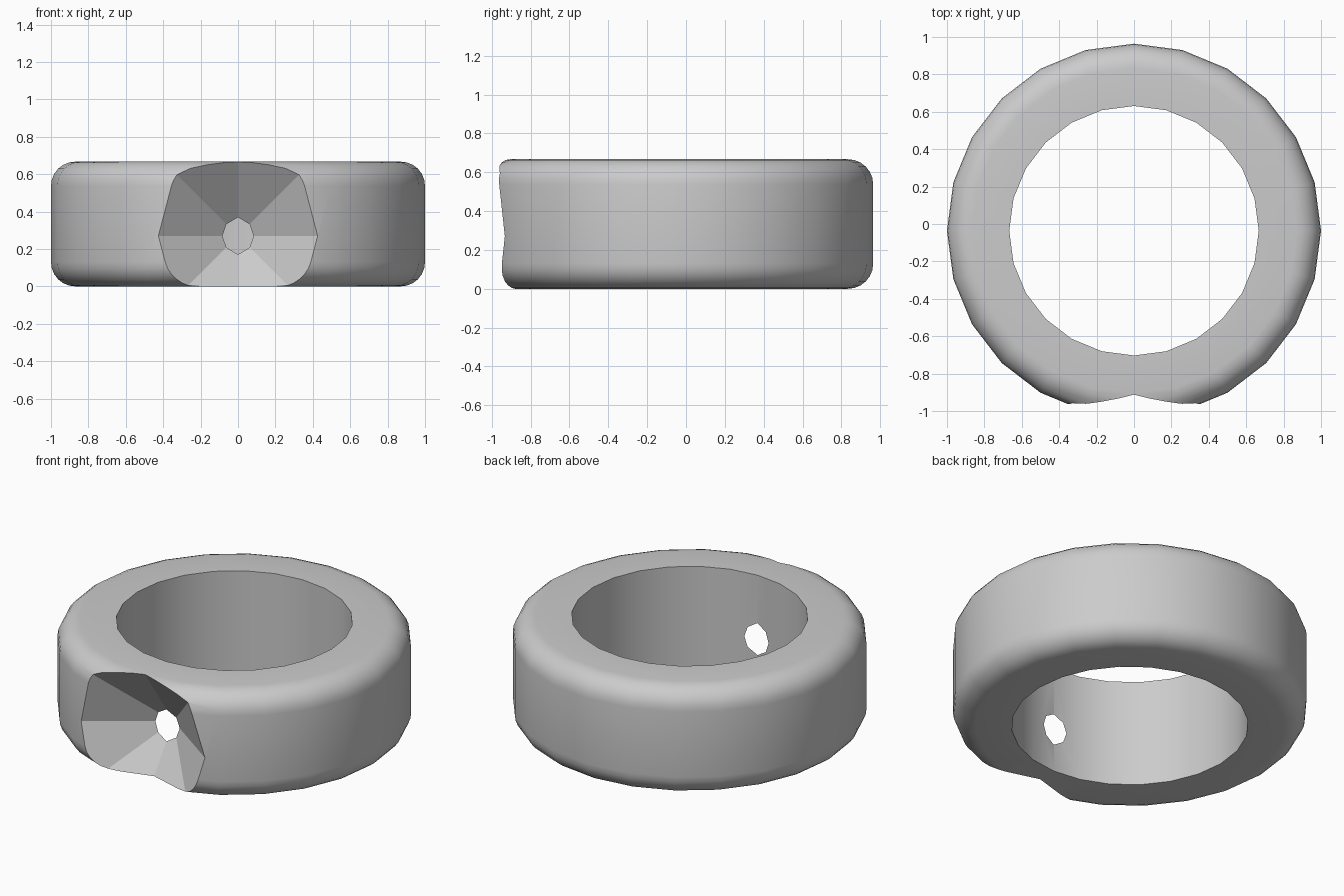
import bpy, bmesh, math

if "Cube" in bpy.data.objects:
    bpy.data.objects.remove(bpy.data.objects["Cube"])

SIDES = 24
CENTRE_Y = -0.036
OUTER, INNER, HEIGHT, FILLET, STEPS = 1.0, 0.667, 0.667, 0.13, 6

# Cross-section of the ring: sharp bore edges, rounded outer edges
profile = [(INNER, 0.0)]
for corner_z, start in ((FILLET, -90), (HEIGHT - FILLET, 0)):
    for i in range(STEPS + 1):
        a = math.radians(start + 90 * i / STEPS)
        profile.append((OUTER - FILLET + FILLET * math.cos(a),
                        corner_z + FILLET * math.sin(a)))
profile.append((INNER, HEIGHT))

# Ring body, lathed around z
bm = bmesh.new()
loops = []
for s in range(SIDES):
    a = 2 * math.pi * s / SIDES
    loops.append([bm.verts.new((r * math.cos(a), r * math.sin(a) + CENTRE_Y, z))
                  for r, z in profile])
n = len(profile)
for s in range(SIDES):
    a, b = loops[s], loops[(s + 1) % SIDES]
    for i in range(n):
        j = (i + 1) % n
        bm.faces.new((a[i], b[i], b[j], a[j]))
bmesh.ops.recalc_face_normals(bm, faces=bm.faces)
mesh = bpy.data.meshes.new("ring_body")
bm.to_mesh(mesh)
bm.free()
ring = bpy.data.objects.new("ring_body", mesh)
bpy.context.collection.objects.link(ring)

grey = bpy.data.materials.new("plain_grey")
grey.diffuse_color = (0.6, 0.6, 0.6, 1.0)
grey.use_nodes = True
grey.node_tree.nodes["Principled BSDF"].inputs["Base Color"].default_value = grey.diffuse_color
mesh.materials.append(grey)

# Eight-sided countersink cone, tip pointing into the bore
TIP_Y, DEPTH, SLOPE = -0.633, 0.6, 1.42
bpy.ops.mesh.primitive_cone_add(vertices=8, radius1=DEPTH * SLOPE, radius2=0, depth=DEPTH,
                                location=(0, TIP_Y - DEPTH / 2, 0.27),
                                rotation=(-math.pi / 2, 0, 0))
cutter = bpy.context.object
cutter.name = "countersink_cutter"
cutter.hide_render = True
cutter.data.materials.append(grey)

# Cut the countersunk hole through the front wall
cut = ring.modifiers.new("countersink", 'BOOLEAN')
cut.operation = 'DIFFERENCE'
cut.solver = 'EXACT'
cut.object = cutter
bpy.ops.object.select_all(action='DESELECT')
ring.select_set(True)
bpy.context.view_layer.objects.active = ring
bpy.ops.object.modifier_apply(modifier=cut.name)
bpy.data.objects.remove(cutter)

# Smooth ring, faceted countersink
bpy.ops.object.shade_smooth_by_angle(angle=math.radians(22))
